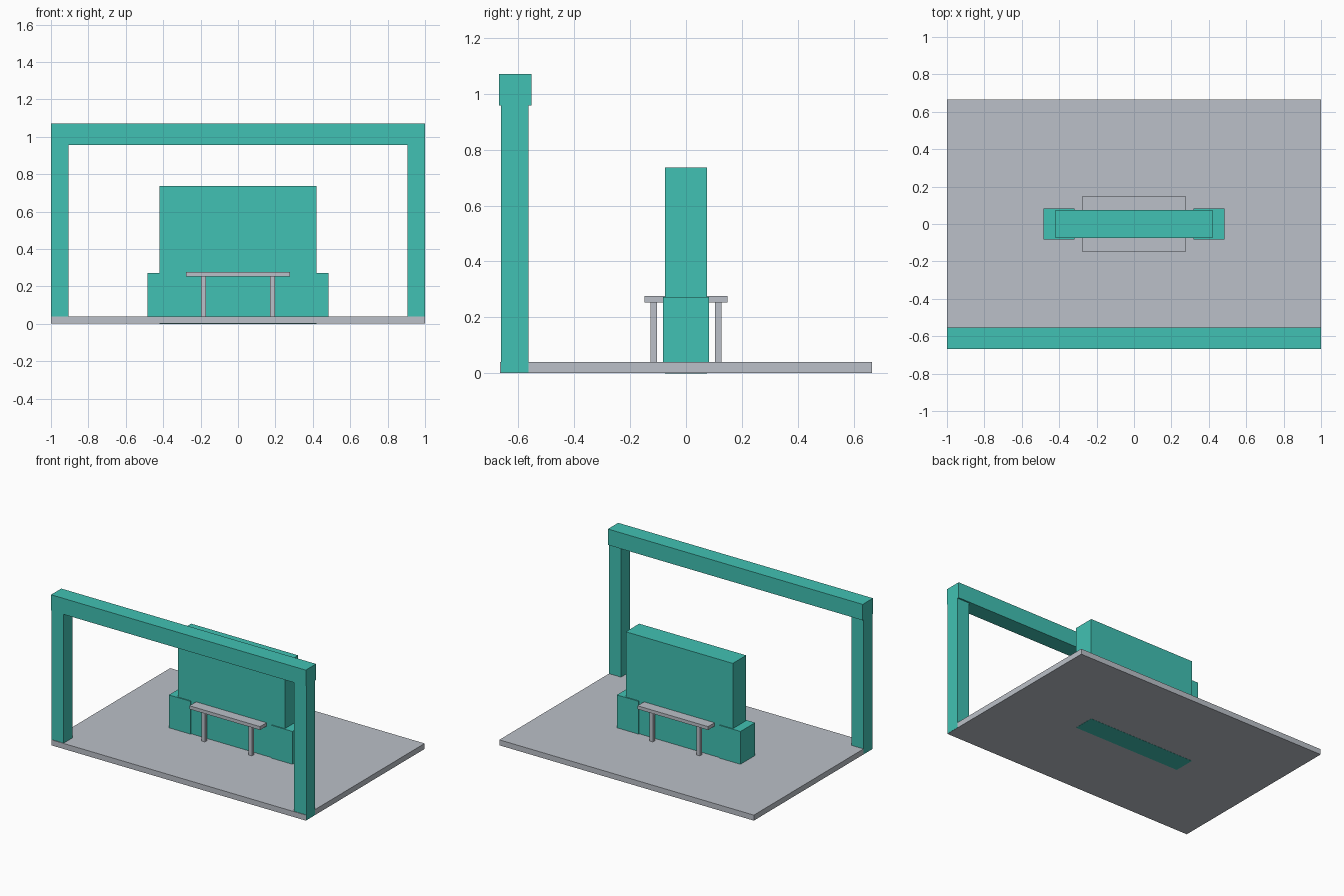
import bpy
import bmesh
from mathutils import Vector

if "Cube" in bpy.data.objects:
    bpy.data.objects.remove(bpy.data.objects["Cube"])


def make_material(name, color):
    mat = bpy.data.materials.new(name)
    mat.diffuse_color = (*color, 1.0)
    mat.use_nodes = True
    mat.node_tree.nodes["Principled BSDF"].inputs["Base Color"].default_value = mat.diffuse_color
    return mat


teal = make_material("teal", (0.053, 0.535, 0.451))
grey = make_material("pale_grey", (0.497, 0.527, 0.578))


def box(name, mat, xs, ys, zs):
    """Axis-aligned box spanning the given (min, max) ranges."""
    low, high = (Vector(c) for c in zip(xs, ys, zs))
    bm = bmesh.new()
    bmesh.ops.create_cube(bm, size=1.0)
    for v in bm.verts:
        v.co = (low + high) / 2 + v.co * (high - low)
    mesh = bpy.data.meshes.new(name)
    bm.to_mesh(mesh)
    bm.free()
    mesh.materials.append(mat)
    obj = bpy.data.objects.new(name, mesh)
    bpy.context.collection.objects.link(obj)
    return obj


def span(sign, a, b):
    """Range a..b mirrored to the chosen side."""
    return tuple(sorted((sign * a, sign * b)))


FLOOR = 0.04

# Ground slab, a hair inside the posts
box("ground_slab", grey, (-0.999, 0.999), (-0.666, 0.666), (0.001, FLOOR))

# Gateway: crossbeam on two posts
box("gate_beam", teal, (-1, 1), (-0.668, -0.553), (0.957, 1.07))
for side, s in (("left", -1), ("right", 1)):
    box(f"gate_post_{side}", teal, span(s, 0.905, 1.0), (-0.662, -0.564), (0.002, 0.957))

# Central upright panel, sunk through the slab
box("centre_panel", teal, (-0.42, 0.42), (-0.075, 0.075), (0, 0.736))

# End blocks wrapping the foot of the panel
for side, s in (("left", -1), ("right", 1)):
    box(f"end_block_{side}", teal, span(s, 0.317, 0.485), (-0.082, 0.082), (FLOOR, 0.273))

# Table board passing through the panel, on four legs
box("table_top", grey, (-0.277, 0.277), (-0.148, 0.148), (0.253, 0.277))
for side, s in (("left", -1), ("right", 1)):
    for end, e in (("front", -1), ("back", 1)):
        box(f"table_leg_{end}_{side}", grey, span(s, 0.172, 0.198),
            span(e, 0.104, 0.127), (FLOOR, 0.253))
